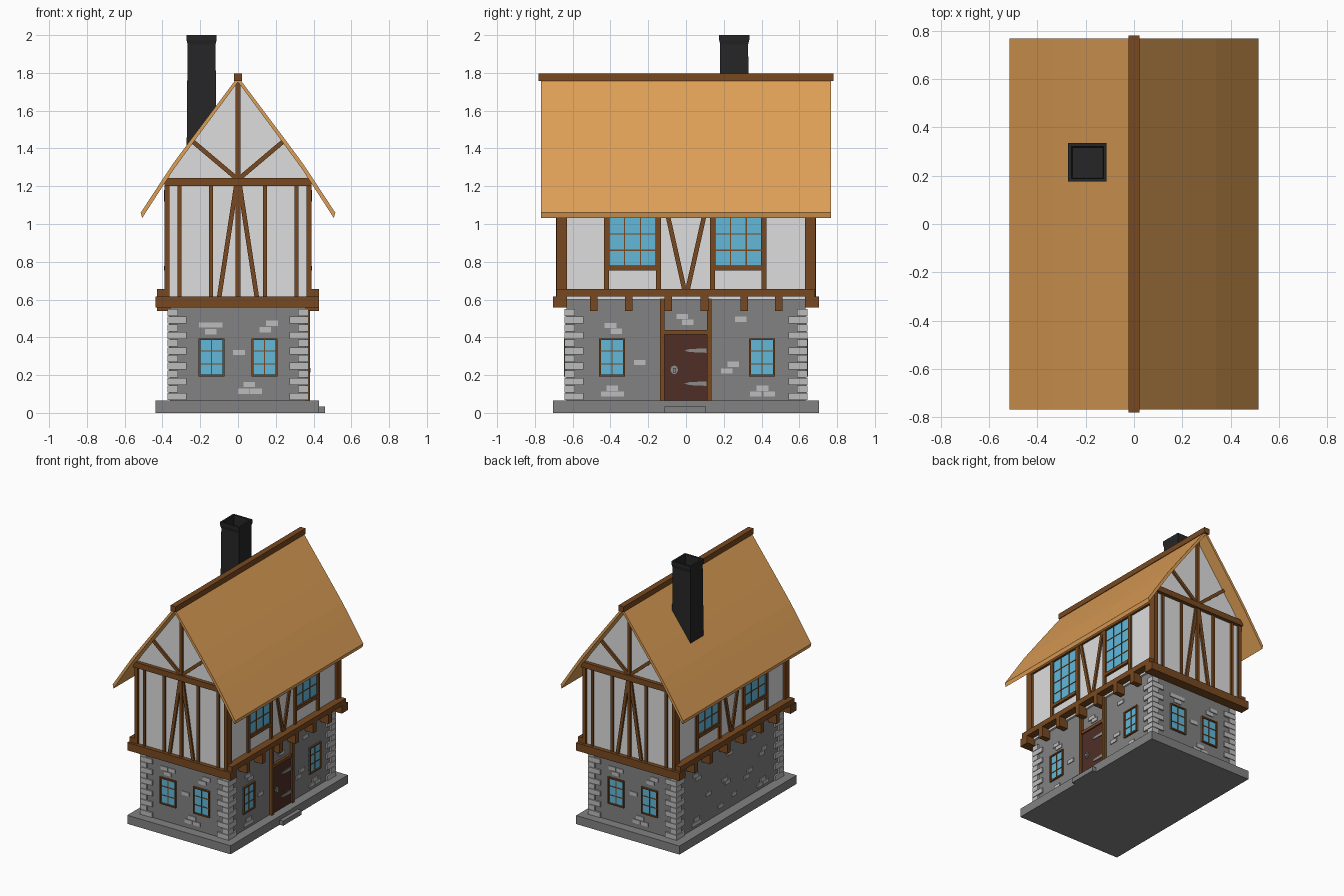
import bpy, bmesh, math

if "Cube" in bpy.data.objects:
    bpy.data.objects.remove(bpy.data.objects["Cube"])


def material(name, *srgb):
    m = bpy.data.materials.new(name)
    lin = [((c / 255 + 0.055) / 1.055) ** 2.4 for c in srgb]
    m.diffuse_color = (*lin, 1)
    m.use_nodes = True
    m.node_tree.nodes["Principled BSDF"].inputs["Base Color"].default_value = m.diffuse_color
    return m


STONE = material("grey stone", 130, 130, 130)
PALE = material("pale stone", 188, 188, 188)
PLASTER = material("plaster", 222, 222, 222)
WOOD = material("timber", 120, 73, 32)
THATCH = material("thatch", 222, 159, 86)
GLASS = material("window glass", 98, 184, 218)
DOOR = material("door wood", 80, 46, 38)
SOOT = material("chimney black", 38, 38, 38)
IRON = material("iron", 140, 140, 140)


class Part:
    """Mesh part built from prisms drawn on the house faces.
    axis 'y' = front/back gables, axis 'x' = long sides; s = side sign."""

    def __init__(self, name, mat):
        self.name, self.mat, self.bm = name, mat, bmesh.new()

    def prism(self, axis, s, poly, d0, d1):
        def at(u, z, d):
            return (u, s * d, z) if axis == 'y' else (s * d, u, z)
        a = [self.bm.verts.new(at(u, z, d0)) for u, z in poly]
        b = [self.bm.verts.new(at(u, z, d1)) for u, z in poly]
        self.bm.faces.new(a)
        self.bm.faces.new(b[::-1])
        for i in range(len(a)):
            j = (i + 1) % len(a)
            self.bm.faces.new((a[i], b[i], b[j], a[j]))

    def rect(self, axis, s, u0, u1, z0, z1, d0, d1):
        self.prism(axis, s, [(u0, z0), (u1, z0), (u1, z1), (u0, z1)], d0, d1)

    def bar(self, axis, s, p, q, w, d0, d1):
        du, dz = q[0] - p[0], q[1] - p[1]
        k = w / 2 / math.hypot(du, dz)
        nu, nz = -dz * k, du * k
        self.prism(axis, s, [(p[0] + nu, p[1] + nz), (q[0] + nu, q[1] + nz),
                             (q[0] - nu, q[1] - nz), (p[0] - nu, p[1] - nz)], d0, d1)

    def done(self):
        bmesh.ops.recalc_face_normals(self.bm, faces=self.bm.faces[:])
        me = bpy.data.meshes.new(self.name)
        self.bm.to_mesh(me)
        self.bm.free()
        me.materials.append(self.mat)
        bpy.context.collection.objects.link(bpy.data.objects.new(self.name, me))


WX, WY = 0.36, 0.632      # stone wall half sizes
PX, PY = 0.375, 0.672     # plaster wall half sizes

# Base slab, doorstep and stone walls
p = Part("base_slab", STONE)
p.rect('y', 1, -0.437, 0.43, 0, 0.065, -0.703, 0.703)
p.done()
p = Part("doorstep", STONE)
p.rect('x', 1, -0.115, 0.105, 0, 0.035, 0.42, 0.46)
p.done()
p = Part("stone_walls", STONE)
p.rect('y', 1, -WX, WX, 0.06, 0.605, -WY, WY)
p.done()

# Corner stones, alternating long and short
p = Part("corner_stones", PALE)
for sx in (-1, 1):
    for sy in (-1, 1):
        for i in range(12):
            ln = 0.1 if i % 2 == 0 else 0.055
            z = 0.067 + i * 0.0405
            p.rect('y', sy, sx * 0.372, sx * (0.372 - ln), z, z + 0.037, 0.643 - ln, 0.643)
p.done()

# Scattered pale stones
gable = [(-.175, .465), (-.112, .465), (-.145, .43), (.18, .475), (.145, .44),
         (.005, .32), (.06, .15), (.03, .115), (.095, .115)]
side = [(-.40, .463), (-.37, .432), (-.245, .267), (-.39, .13), (-.42, .1), (-.36, .1),
        (-.02, .51), (.01, .48), (.29, .495), (.25, .257), (.215, .222),
        (.405, .13), (.37, .1), (.44, .1)]
extra = [(-.05, .3), (-.02, .27), (.06, .15), (.42, .36), (.39, .33), (-.1, .12)]
p = Part("pale_wall_stones", PALE)
for axis, s, spots, d in (('y', -1, gable, WY), ('y', 1, gable, WY),
                          ('x', 1, side, WX), ('x', -1, side + extra, WX)):
    for u, z in spots:
        u *= -1 if (axis, s) in (('y', 1), ('x', -1)) else 1
        p.rect(axis, s, u - 0.031, u + 0.031, z - 0.014, z + 0.014, d - 0.01, d + 0.006)
p.done()

# Windows: glass plate, frame and glazing bars
glass, frames = Part("window_glass", GLASS), Part("window_frames", WOOD)


def window(axis, s, u0, u1, z0, z1, d, cols, rows, w):
    glass.rect(axis, s, u0, u1, z0, z1, d - 0.004, d + 0.004)
    for a, b, c, e in ((u0, u0 + w, z0, z1), (u1 - w, u1, z0, z1),
                       (u0 + w, u1 - w, z0, z0 + w), (u0 + w, u1 - w, z1 - w, z1)):
        frames.rect(axis, s, a, b, c, e, d - 0.004, d + 0.013)
    for i in range(1, cols):
        u = u0 + (u1 - u0) * i / cols
        frames.rect(axis, s, u - 0.003, u + 0.003, z0, z1, d, d + 0.008)
    for i in range(1, rows):
        z = z0 + (z1 - z0) * i / rows
        frames.rect(axis, s, u0, u1, z - 0.003, z + 0.003, d, d + 0.007)


for s in (-1, 1):
    for c in (-0.14, 0.14):
        window('y', s, c - 0.068, c + 0.068, 0.192, 0.395, WY, 2, 3, 0.01)
    for c in (-0.283, 0.277):
        window('x', s, c - 0.126, c + 0.126, 0.775, 1.12, PX, 3, 4, 0.005)
for c in (-0.392, 0.402):
    window('x', 1, c - 0.069, c + 0.069, 0.192, 0.395, WX, 2, 3, 0.01)
glass.done()
frames.done()

# Door, frame and ironwork
p = Part("door", DOOR)
p.rect('x', 1, -0.117, 0.11, 0.065, 0.417, WX - 0.01, WX + 0.008)
p.done()
p = Part("door_frame", WOOD)
for u in (-0.125, 0.122):
    p.rect('x', 1, u - 0.012, u + 0.012, 0.065, 0.605, WX - 0.01, WX + 0.02)
p.rect('x', 1, -0.113, 0.11, 0.415, 0.438, WX - 0.01, WX + 0.018)
p.done()
p = Part("door_ironwork", IRON)
for z in (0.155, 0.33):
    p.prism('x', 1, [(0.108, z - 0.012), (0.108, z + 0.012), (0.02, z + 0.008),
                     (-0.01, z), (0.02, z - 0.008)], WX, WX + 0.013)
ring = [(-0.062 + 0.02 * math.cos(i * math.pi / 4), 0.228 + 0.024 * math.sin(i * math.pi / 4))
        for i in range(8)]
p.prism('x', 1, ring, WX, WX + 0.014)
p.rect('x', 1, -0.07, -0.054, 0.215, 0.237, WX, WX + 0.024)
p.done()

# Roof profile: outer line from left eave to right eave
half = [(0.515, 1.06), (0.40, 1.235), (0.34, 1.325), (0.22, 1.487), (0, 1.78)]
outer = [(-x, z) for x, z in half] + half[-2::-1]
inner = [(x * 0.985, z - 0.028) for x, z in outer]
p = Part("thatched_roof", THATCH)
p.prism('y', 1, outer + inner[::-1], -0.768, 0.768)
p.done()
p = Part("ridge_beam", WOOD)
p.rect('y', 1, -0.022, 0.022, 1.757, 1.798, -0.78, 0.78)
p.done()

# Plaster upper storey up into the gables
p = Part("plaster_walls", PLASTER)
top = [(x, z + 0.005) for x, z in inner if abs(x) < 0.37]
p.prism('y', 1, [(-PX, 0.6), (-PX, 1.245)] + top + [(PX, 1.245), (PX, 0.6)], -PY, PY)
p.done()

# Floor beams and joists
p = Part("floor_beams", WOOD)
for s in (-1, 1):
    p.rect('y', s, -0.437, 0.43, 0.558, 0.617, 0.63, 0.703)
    p.rect('x', s, -0.685, 0.68, 0.615, 0.655, 0.365, 0.43)
    for u in (-0.488, -0.303, -0.094, 0.098, 0.308, 0.49):
        p.rect('x', s, u - 0.02, u + 0.02, 0.54, 0.617, 0.34, 0.43)
p.done()

# Gable timbers
p = Part("gable_timbers", WOOD)
T = PY + 0.013
for s in (-1, 1):
    p.rect('y', s, -0.39, 0.39, 1.2, 1.243, PY - 0.01, 0.7)
    p.rect('y', s, -0.012, 0.012, 0.61, 1.76, PY - 0.01, T + 0.002)
    for m in (-1, 1):
        for u in (0.143, 0.31):
            p.rect('y', s, m * (u - 0.01), m * (u + 0.01), 0.61, 1.21, PY - 0.01, T)
        p.bar('y', s, (m * 0.1, 0.61), (m * 0.01, 1.2), 0.024, PY - 0.01, T)
        p.bar('y', s, (0, 1.235), (m * 0.237, 1.435), 0.024, PY - 0.01, T)
p.done()

# Side timbers: corner posts, window posts, sills, braces, top plate
p = Part("side_timbers", WOOD)
for s in (-1, 1):
    for m in (-1, 1):
        p.rect('x', s, m * 0.63, m * 0.686, 0.61, 1.21, 0.362, 0.39)
        p.bar('x', s, (m * 0.008, 0.65), (m * 0.118, 1.14), 0.024, PX - 0.01, PX + 0.012)
    for c in (-0.283, 0.277):
        for m in (-1, 1):
            p.rect('x', s, c + m * 0.124, c + m * 0.15, 0.65, 1.15, PX - 0.01, PX + 0.014)
        p.rect('x', s, c - 0.124, c + 0.124, 0.755, 0.778, PX - 0.01, PX + 0.018)
    p.rect('x', s, -0.64, 0.64, 1.12, 1.18, PX - 0.01, PX + 0.016)
p.done()

# Chimney: square rings lofted upward, flared rim and hollow top
bm = bmesh.new()
rings = []
for h, z in ((0.079, 1.38), (0.074, 1.95), (0.08, 1.975), (0.08, 2.0), (0.066, 2.0), (0.062, 1.9)):
    rings.append([bm.verts.new((-0.193 + h * a, 0.255 + h * b, z))
                  for a, b in ((-1, -1), (1, -1), (1, 1), (-1, 1))])
for lo, hi in zip(rings, rings[1:]):
    for i in range(4):
        j = (i + 1) % 4
        bm.faces.new((lo[i], lo[j], hi[j], hi[i]))
bm.faces.new(rings[0][::-1])
bm.faces.new(rings[-1])
p = Part("chimney", SOOT)
p.bm.free()
p.bm = bm
p.done()
